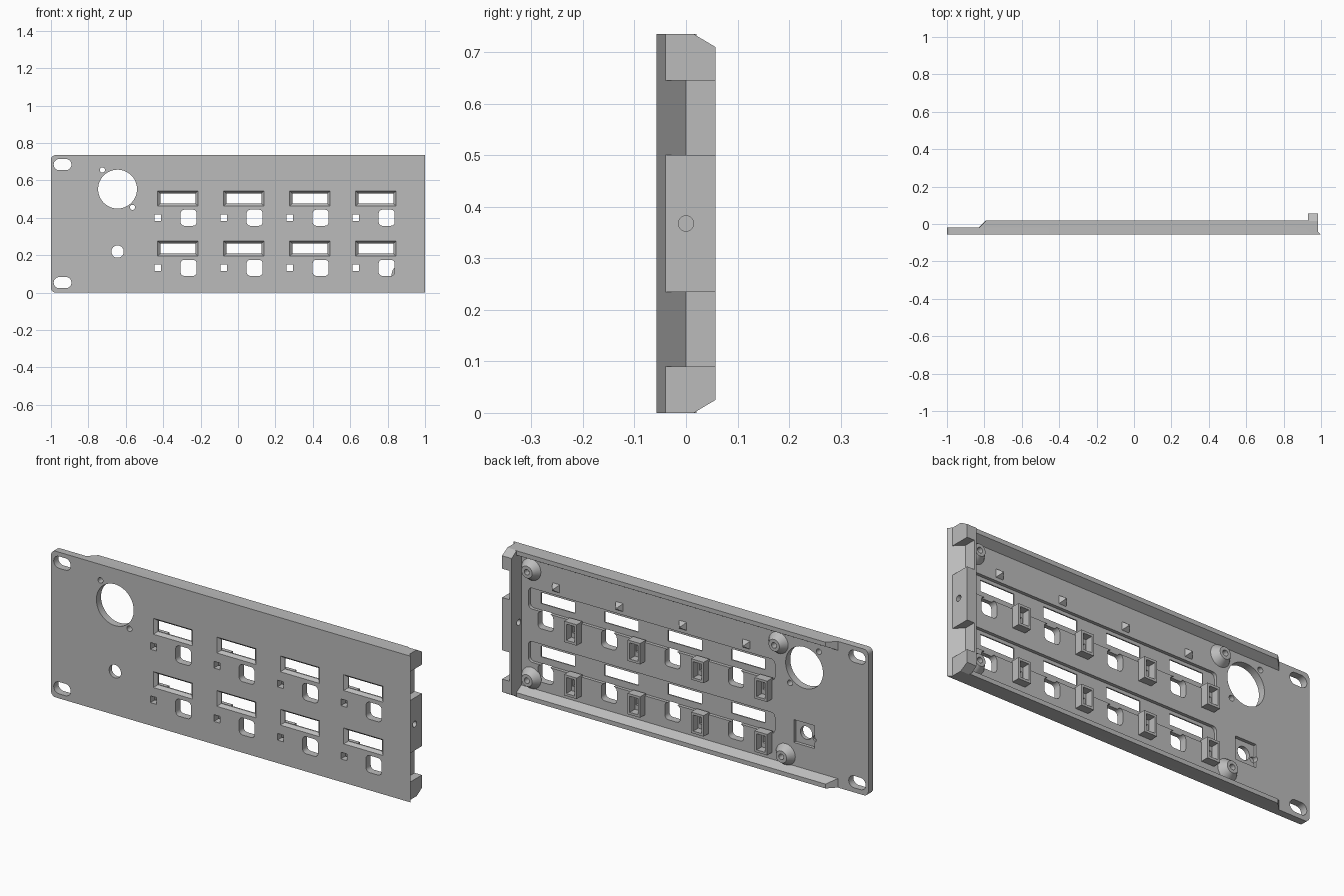
import bpy, bmesh, math

if "Cube" in bpy.data.objects:
    bpy.data.objects.remove(bpy.data.objects["Cube"], do_unlink=True)

GREY = (0.5, 0.5, 0.5, 1)
mat = bpy.data.materials.new("light grey")
mat.use_nodes = True
mat.diffuse_color = GREY
mat.node_tree.nodes["Principled BSDF"].inputs["Base Color"].default_value = GREY

H = 0.735                      # panel height
FRONT, FLOOR, RIM = -0.057, -0.02, 0.02
COLS = [-0.322 + 0.353 * i for i in range(4)]
ROWS = [0.503, 0.235]


def outline(cx, cz, w, h, r=0.0, steps=5):
    """Rounded rectangle in the x-z plane."""
    if r == 0:
        return [(cx + sx * w / 2, cz + sz * h / 2)
                for sx, sz in ((1, 1), (-1, 1), (-1, -1), (1, -1))]
    pts = []
    for q, (sx, sz) in enumerate(((1, 1), (-1, 1), (-1, -1), (1, -1))):
        for i in range(steps + 1):
            a = math.pi / 2 * (q + i / steps)
            p = (cx + sx * (w / 2 - r) + r * math.cos(a),
                 cz + sz * (h / 2 - r) + r * math.sin(a))
            if not pts or math.dist(p, pts[-1]) > 1e-5:
                pts.append(p)
    if math.dist(pts[0], pts[-1]) < 1e-5:
        pts.pop()
    return pts


def circle(cx, cz, r, steps=8):
    return outline(cx, cz, 2 * r, 2 * r, r, steps)


def at(pts, y):
    return [(x, y, z) for x, z in pts]


def loft(bm, loops):
    """Skin a list of equal 3D loops and cap both ends."""
    rings = [[bm.verts.new(p) for p in loop] for loop in loops]
    n = len(rings[0])
    for a, b in zip(rings, rings[1:]):
        for i in range(n):
            j = (i + 1) % n
            bm.faces.new((a[i], a[j], b[j], b[i]))
    bm.faces.new(rings[0][::-1])
    bm.faces.new(rings[-1])


def finish(name, bm):
    bmesh.ops.recalc_face_normals(bm, faces=bm.faces)
    me = bpy.data.meshes.new(name)
    bm.to_mesh(me)
    bm.free()
    me.materials.append(mat)
    ob = bpy.data.objects.new(name, me)
    bpy.context.collection.objects.link(ob)
    return ob


def solid(name, *lofts):
    bm = bmesh.new()
    for loops in lofts:
        loft(bm, loops)
    return finish(name, bm)


def cut(ob, cutter):
    mod = ob.modifiers.new("cut", "BOOLEAN")
    mod.operation, mod.solver, mod.object = "DIFFERENCE", "EXACT", cutter
    bpy.context.view_layer.objects.active = ob
    bpy.ops.object.modifier_apply(modifier=mod.name)


# Panel: rounded on its right end, bevelled back on its left end
body = outline(0, H / 2, 2, H, 0.025)
body = [p for p in body if p[0] < 0]
front = [(1, H)] + body + [(1, 0)]
slope = 1 - (FLOOR - FRONT)
back = [(slope, H)] + body + [(slope, 0)]
panel = solid("panel", [at(front, FRONT), at(back, FLOOR)])

# Shallow pockets in the back
pockets = [[at(p, -0.036), at(p, 0)] for p in
           [outline(0.205, z - 0.008, 1.37, 0.105, 0.02) for z in ROWS]
           + [outline(-0.644, 0.219, 0.115, 0.115)]]
pocket_cutter = solid("pocket_cutter", *pockets)

# Through holes
shapes = [circle(-0.644, 0.553, 0.104, 12), circle(-0.644, 0.219, 0.033),
          circle(-0.725, 0.655, 0.014, 4), circle(-0.564, 0.455, 0.014, 4)]
shapes += [outline(-0.938, z, 0.095, 0.06, 0.0295) for z in (0.053, 0.684)]
windows = []
for z in ROWS:
    for x in COLS:
        shapes.append(outline(x + 0.058, z - 0.103, 0.086, 0.086, 0.02))
        shapes.append(outline(x - 0.108, z - 0.103, 0.034, 0.034))
        big, small = outline(x, z, 0.218, 0.08), outline(x, z, 0.187, 0.055)
        windows.append([at(big, -0.06), at(big, FRONT), at(small, -0.042), at(small, 0)])
holes = [[at(s, -0.08), at(s, 0)] for s in shapes] + windows
peg = circle(-0.695, 0.205, 0.014, 4)
holes.append([at(peg, -0.045), at(peg, 0)])
hole_cutter = solid("hole_cutter", *holes)
for c in (pocket_cutter, hole_cutter):
    cut(panel, c)

# Top and bottom rails, sloped at the open end
rail = [(-0.03, 0), (RIM, 0), (RIM, 0.022), (FLOOR, 0.045), (-0.03, 0.045)]
for name, flip in (("bottom_rail", False), ("top_rail", True)):
    prof = [(y, H - z if flip else z) for y, z in rail]
    solid(name, [[(-0.81 + y, y, z) for y, z in prof], [(0.935, y, z) for y, z in prof]])

# End wall with its bevelled foot
foot = [(0.93, -0.03), (0.93, 0.057), (0.943, 0.057), (0.943, 0), (0.973, -0.03)]
end_wall = solid("end_wall", [[(x, y, z) for x, y in foot] for z in (0.03, H - 0.03)])

# Three mounting tabs on the end wall
corner = [(-0.04, 0), (0.015, 0), (0.057, 0.025), (0.057, 0.09), (-0.04, 0.09)]
middle = [(-0.04, 0.235), (0.057, 0.235), (0.057, 0.5), (-0.04, 0.5)]
tabs = {"bottom_tab": corner, "middle_tab": middle,
        "top_tab": [(y, H - z) for y, z in corner]}
made = {n: solid(n, [[(x, y, z) for y, z in p] for x in (0.93, 0.983)])
        for n, p in tabs.items()}
side_cutter = solid("side_cutter",
                    [[(x, y, z) for y, z in circle(0, H / 2, 0.015, 5)] for x in (0.9, 1.1)])
cut(made["middle_tab"], side_cutter)
cut(end_wall, side_cutter)

# Hollow light guides behind the small square holes
for r, z in enumerate(ROWS):
    for c, x in enumerate(COLS):
        outer = outline(x - 0.108, z - 0.103, 0.07, 0.105)
        inner = outline(x - 0.108, z - 0.103, 0.046, 0.081)
        tube = solid(f"light_guide_{r}_{c}", [at(outer, FLOOR - 0.005), at(outer, RIM)])
        bore = solid("bore", [at(inner, -0.08), at(inner, 0.1)])
        cut(tube, bore)
        bpy.data.objects.remove(bore, do_unlink=True)

# Conical screw bosses with blind holes
for i, (x, z) in enumerate(((0.875, 0.64), (0.875, 0.095), (-0.5, 0.64), (-0.54, 0.09))):
    rings = ((0.054, FLOOR - 0.005), (0.054, FLOOR), (0.03, 0.015), (0.014, 0.015), (0.014, -0.015))
    solid(f"screw_boss_{i}", [at(circle(x, z, r, 6), y) for r, y in rings])

# Small pyramid pegs above the upper windows
for i, x in enumerate(COLS):
    solid(f"pyramid_peg_{i}", [at(outline(x, 0.585, 0.045, 0.045), FLOOR - 0.003),
                               at(outline(x, 0.585, 0.008, 0.008), 0.005)])

for c in (pocket_cutter, hole_cutter, side_cutter):
    bpy.data.objects.remove(c, do_unlink=True)

# Smooth the round parts, keep the edges crisp
for ob in bpy.context.scene.objects:
    if ob.type == "MESH":
        bpy.ops.object.select_all(action="DESELECT")
        ob.select_set(True)
        bpy.context.view_layer.objects.active = ob
        bpy.ops.object.shade_smooth_by_angle(angle=math.radians(28))
